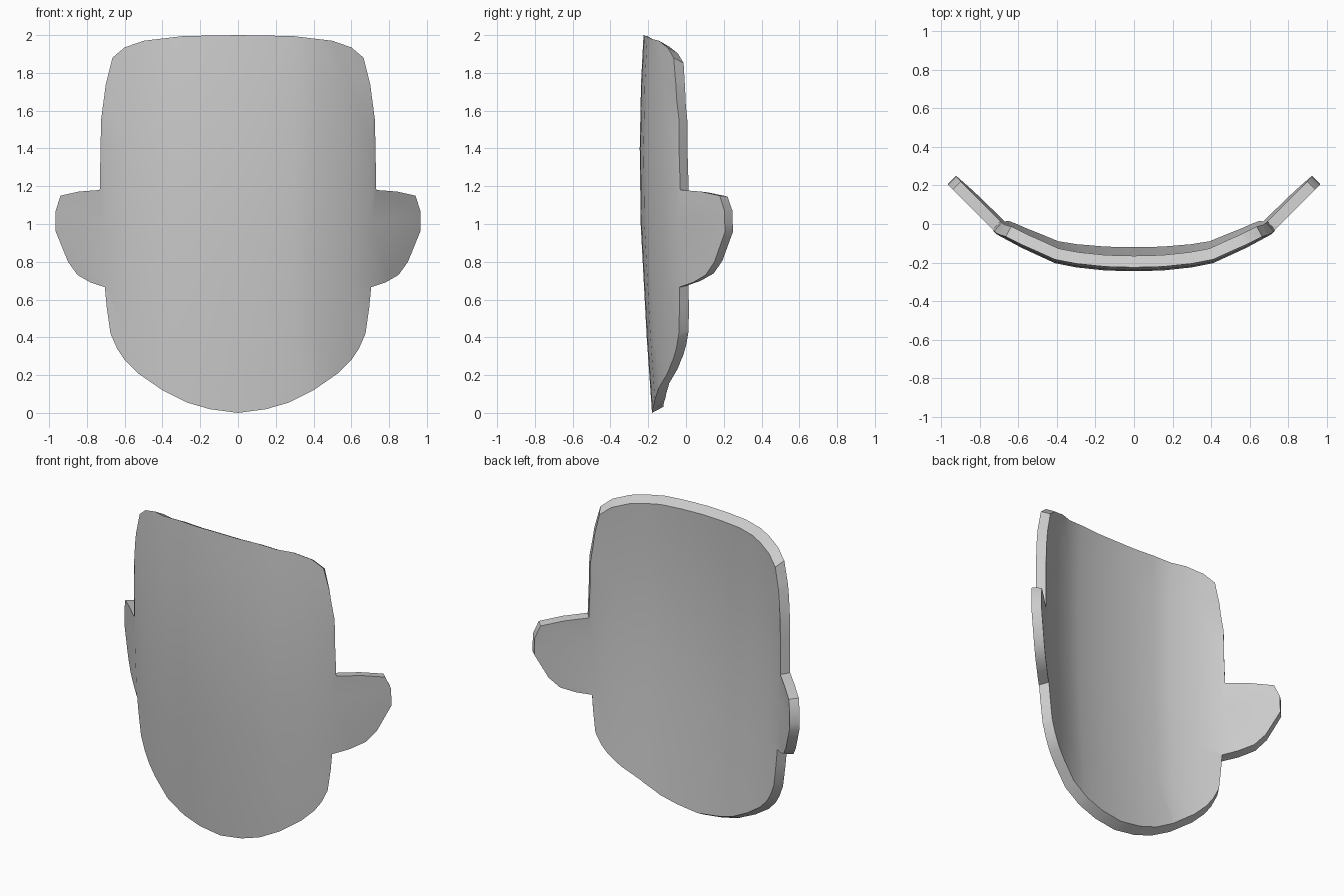
import bpy, bmesh
from mathutils import Vector

if "Cube" in bpy.data.objects:
    bpy.data.objects.remove(bpy.data.objects["Cube"])

# right half of the front outline (x, z), top to bottom, including the side tab
HALF = [(.29, 1.995), (.5, 1.97), (.6, 1.935), (.665, 1.88), (.70, 1.74), (.725, 1.55),
        (.732, 1.18), (.84, 1.172), (.94, 1.15), (.965, 1.07), (.965, .96), (.9, .8),
        (.85, .73), (.78, .69), (.705, .665), (.695, .56), (.675, .42), (.64, .34),
        (.6, .28), (.53, .21), (.4, .12), (.27, .055), (.15, .02)]
BOW = [(0, 0), (.15, .004), (.3, .02), (.41, .042), (.58, .12), (.71, .19), (1.1, .58)]
SPINE = [(-.2, -.165), (0, -.18), (.4, -.208), (.7, -.224), (1, -.24), (1.4, -.245), (1.75, -.238), (2, -.225), (2.2, -.217)]
THICK = .06


def lerp(table, t):
    for (a, va), (b, vb) in zip(table, table[1:]):
        if t <= b:
            return va + (vb - va) * (t - a) / (b - a)
    return table[-1][1]


def depth(x, z):
    return lerp(SPINE, z) + lerp(BOW, abs(x))


def outer(x, z):
    return Vector((x, depth(x, z), z))


def inner(x, z):
    h = .04
    n = Vector((-(depth(x + h, z) - depth(x - h, z)) / (2 * h), 1, 0)).normalized()
    p = outer(x, z) + n * THICK
    p.z = 1 + (p.z - 1) * .968
    return p


# flat outline, sliced along the bends
bm = bmesh.new()
loop = [(0, 2)] + HALF + [(0, 0)] + [(-x, z) for x, z in reversed(HALF)]
bm.faces.new([bm.verts.new((x, 0, z)) for x, z in loop])
cuts = [((s * x, 0, 0), (1, 0, 0)) for x, _ in BOW[:-1] for s in ((1, -1) if x else (1,))]
cuts += [((0, 0, z), (0, 0, 1)) for z, _ in SPINE[2:-2]]
for co, no in cuts:
    bmesh.ops.bisect_plane(bm, geom=bm.verts[:] + bm.edges[:] + bm.faces[:],
                           dist=1e-4, plane_co=co, plane_no=no)

# bent outer shell, inner shell and rim
front_faces = bm.faces[:]
rim = [e for e in bm.edges if e.is_boundary]
back = {}
for v in bm.verts[:]:
    x, z = v.co.x, v.co.z
    v.co = outer(x, z)
    back[v] = inner(x, z)
back = {v: bm.verts.new(p) for v, p in back.items()}
for f in front_faces:
    bm.faces.new([back[v] for v in reversed(f.verts)])
for e in rim:
    a, b = e.verts
    bm.faces.new((a, b, back[b], back[a]))
bmesh.ops.recalc_face_normals(bm, faces=bm.faces[:])

mesh = bpy.data.meshes.new("curved_face_plate")
bm.to_mesh(mesh)
bm.free()
plate = bpy.data.objects.new("curved_face_plate", mesh)
bpy.context.collection.objects.link(plate)
bpy.context.view_layer.objects.active = plate
plate.select_set(True)
bpy.ops.object.shade_smooth_by_angle(angle=.6)
